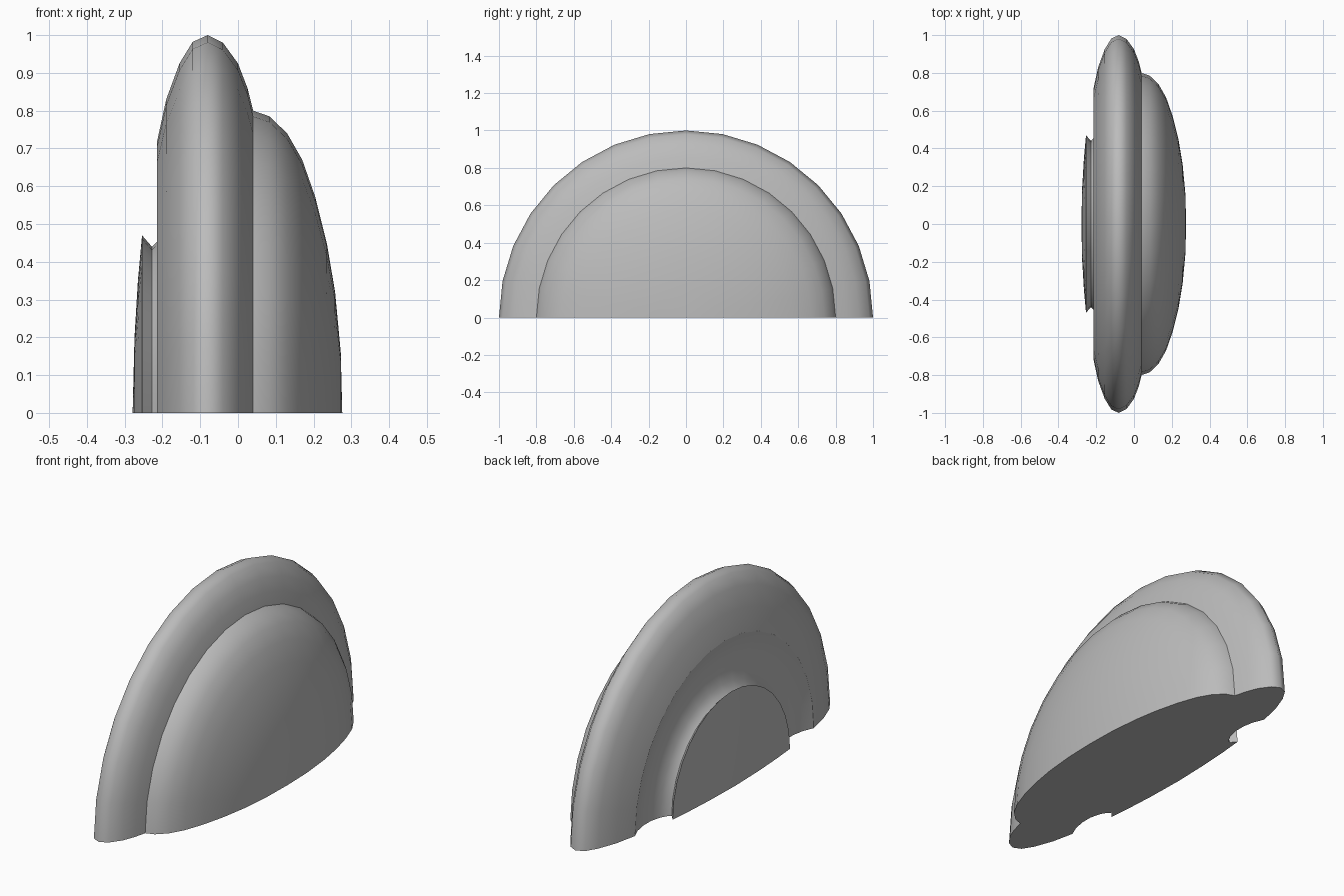
import bpy
import bmesh
from math import pi, cos, sin

if "Cube" in bpy.data.objects:
    bpy.data.objects.remove(bpy.data.objects["Cube"], do_unlink=True)

SEGMENTS = 16

grey = bpy.data.materials.new("plain grey")
grey.use_nodes = True
colour = (0.5, 0.5, 0.5, 1)
grey.diffuse_color = colour
grey.node_tree.nodes["Principled BSDF"].inputs["Base Color"].default_value = colour


def finish(bm, name, smooth):
    mesh = bpy.data.meshes.new(name)
    for face in bm.faces:
        face.smooth = smooth
    bm.to_mesh(mesh)
    bm.free()
    mesh.materials.append(grey)
    obj = bpy.data.objects.new(name, mesh)
    bpy.context.collection.objects.link(obj)
    return obj


def half_turn(name, profile):
    """Sweep an (x, radius) profile half a turn about the x axis."""
    bm = bmesh.new()
    rings = []
    for x, r in profile:
        if r == 0:
            rings.append([bm.verts.new((x, 0, 0))] * (SEGMENTS + 1))
        else:
            angles = [pi * j / SEGMENTS for j in range(SEGMENTS + 1)]
            rings.append([bm.verts.new((x, r * cos(a), r * sin(a))) for a in angles])
    for a, b in zip(rings, rings[1:]):
        for j in range(SEGMENTS):
            corners = [a[j], b[j], b[j + 1], a[j + 1]]
            bm.faces.new(list(dict.fromkeys(corners)))
    return finish(bm, name, True)


# Profiles run from the domed side to the hub side
parts = {
    "side_dome": [(.276, 0), (.272, .16), (.257, .32), (.235, .45), (.205, .57),
                  (.17, .67), (.13, .74), (.083, .785), (.04, .8)],
    "outer_rim": [(.04, .8), (.025, .86), (0, .925), (-.04, .98), (-.08, 1),
                  (-.12, .982), (-.155, .925), (-.19, .83), (-.215, .715)],
    "hub_groove": [(-.215, .715), (-.192, .66), (-.181, .6), (-.181, .54),
                   (-.195, .485), (-.212, .455), (-.228, .44)],
    "hub_neck": [(-.228, .44), (-.254, .47)],
    "hub_disc": [(-.254, .47), (-.265, .35), (-.274, .2), (-.279, 0)],
}
for name, profile in parts.items():
    half_turn(name, profile)

# Flat underside following the whole outline
outline = []
for profile in parts.values():
    outline += [p for p in profile if p not in outline]
bm = bmesh.new()
loop = [(x, r, 0) for x, r in outline]
loop += [(x, -r, 0) for x, r in reversed(outline) if r > 0]
base = bm.faces.new([bm.verts.new(p) for p in loop])
base.normal_update()
if base.normal.z > 0:
    base.normal_flip()
bmesh.ops.triangulate(bm, faces=[base])
finish(bm, "flat_underside", False)
